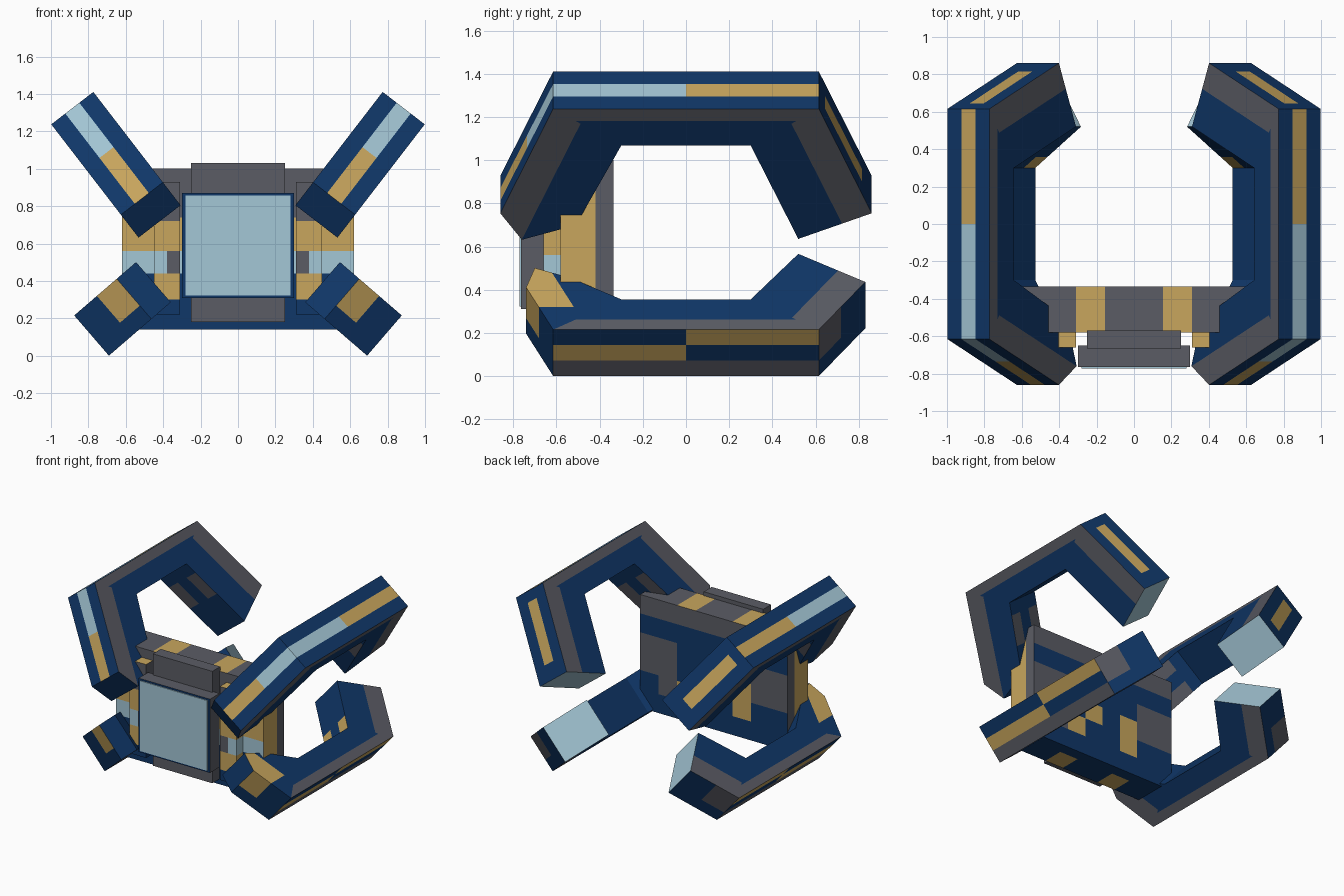
import bpy, bmesh
from mathutils import Vector

cube = bpy.data.objects.get("Cube")
if cube:
    bpy.data.objects.remove(cube)

# Flat colours
NAVY, GREY, GOLD, ICE = range(4)
COLOURS = [("navy", (0.005, 0.038, 0.14)), ("grey", (0.105, 0.108, 0.13)),
           ("gold", (0.58, 0.38, 0.11)), ("ice_blue", (0.37, 0.57, 0.67))]
materials = []
for label, rgb in COLOURS:
    m = bpy.data.materials.new(label)
    m.use_nodes = True
    m.diffuse_color = (*rgb, 1)
    m.node_tree.nodes["Principled BSDF"].inputs["Base Color"].default_value = (*rgb, 1)
    materials.append(m)


def cut(bm, point, normal):
    bmesh.ops.bisect_plane(bm, geom=bm.verts[:] + bm.edges[:] + bm.faces[:],
                           dist=1e-5, plane_co=point, plane_no=normal)


def finish(bm, name):
    bmesh.ops.recalc_face_normals(bm, faces=bm.faces[:])
    mesh = bpy.data.meshes.new(name)
    bm.to_mesh(mesh)
    bm.free()
    for m in materials:
        mesh.materials.append(m)
    obj = bpy.data.objects.new(name, mesh)
    bpy.context.collection.objects.link(obj)
    return obj


def box(name, lo, hi, rule, cuts=()):
    """Box between two corners, scored along (axis, position) and painted by rule."""
    bm = bmesh.new()
    bmesh.ops.create_cube(bm, size=1)
    for v in bm.verts:
        v.co = [lo[i] + (v.co[i] + 0.5) * (hi[i] - lo[i]) for i in range(3)]
    for axis, pos in cuts:
        n = Vector((0, 0, 0))
        n[axis] = 1
        cut(bm, n * pos, n)
    bm.normal_update()
    for f in bm.faces:
        f.material_index = rule(f.calc_center_median(), f.normal)
    return finish(bm, name)


# Arms: C profile in (y, depth), local axes are (across, y, depth)
HALF = 0.142
THIRD = HALF / 3
STRAIGHT, FRONT, BACK = 0, 1, 2
OUTER, INNER, END, SIDE = 0, 1, 2, 3


def arm(name, side, base, outward, across, front, back, rule):
    corners = {STRAIGHT: [(-.615, 0), (.615, 0), (.3, .215), (-.3, .215)],
               FRONT: [(-.615, 0)] + front + [(-.3, .215)],
               BACK: [(.615, 0)] + back + [(.3, .215)]}
    bm = bmesh.new()
    verts = {}

    def vert(p, v):
        if (p, v) not in verts:
            verts[p, v] = bm.verts.new((v, *p))
        return verts[p, v]

    for seg, pts in corners.items():
        for v in (-HALF, HALF):
            bm.faces.new([vert(p, v) for p in pts]).material_index = seg * 4 + SIDE
        n = len(pts)
        kinds = [OUTER] + [END] * (n - 3) + [INNER]
        if seg == STRAIGHT:
            pairs = [(0, 1, OUTER), (2, 3, INNER)]
        else:
            pairs = [(i, i + 1, kinds[i]) for i in range(n - 1)]
        for a, b, kind in pairs:
            f = bm.faces.new([vert(pts[a], -HALF), vert(pts[b], -HALF),
                              vert(pts[b], HALF), vert(pts[a], HALF)])
            f.material_index = seg * 4 + kind

    # Score stripe edges, bands parallel to the outer rim, and patch ends
    for v in (-THIRD, THIRD):
        cut(bm, (v, 0, 0), (1, 0, 0))
    for s in (.07, .16, .3, .5):
        cut(bm, (0, 0, s), (0, 0, 1))
    cut(bm, (0, 0, 0), (0, 1, 0))
    rims = {}
    for seg, sign, tip in ((FRONT, -1, front[0]), (BACK, 1, back[0])):
        n = Vector((0, sign * tip[1], sign * (sign * .615 - tip[0]))).normalized()
        start = Vector((0, sign * .615, 0))
        rims[seg] = (start, n)
        cut(bm, start - n * .15, n)

    for f in bm.faces:
        seg, kind = divmod(f.material_index, 4)
        c = f.calc_center_median()
        rim = c.z
        if seg in rims:
            start, n = rims[seg]
            rim = (start - c).dot(n)
        f.material_index = rule(seg, kind, c, rim)

    for v in bm.verts:
        a, y, s = v.co
        x = base[0] + a * across[0] - s * outward[0]
        z = base[1] + a * across[1] - s * outward[1]
        v.co = (side * x, y, z)
    return finish(bm, name)


def upper_paint(seg, kind, c, rim):
    middle = abs(c.x) < THIRD
    if kind == SIDE:
        return GREY if rim < (.07 if seg == STRAIGHT else .15) else NAVY
    if kind == END:
        return ICE if seg == BACK else NAVY
    if kind == INNER:
        return GREY if seg != STRAIGHT and not middle and .3 < c.z < .5 else NAVY
    if not middle:
        return NAVY
    if seg == STRAIGHT:
        return ICE if c.y < 0 else GOLD
    if seg == FRONT:
        return ICE if c.z < .3 else GOLD
    return GOLD if .07 < c.z < .5 else NAVY


def lower_paint(seg, kind, c, rim):
    if kind == SIDE:
        if seg == FRONT and c.x > 0:
            return GOLD if c.z > .16 and rim < .15 else NAVY
        return GREY if rim < (.07 if seg == STRAIGHT else .15) else NAVY
    if kind == END:
        return ICE if seg == BACK else NAVY
    if kind == INNER:
        return GOLD if seg == BACK and abs(c.x) > THIRD and c.z < .3 else NAVY
    if seg == STRAIGHT:
        if c.x < -THIRD:
            return GREY
        return GOLD if (c.x < THIRD) == (c.y < 0) else NAVY
    if seg == FRONT:
        return GOLD if c.z > .16 and c.x > -THIRD else NAVY
    return GREY if c.z < .16 and c.x > -THIRD else NAVY


for side, tag in ((1, "left"), (-1, "right")):
    arm("upper_arm_" + tag, side, (.886, 1.324), (.61, .792), (.792, -.61),
        [(-.86, .61), (-.76, .765), (-.51, .68)], [(.86, .61), (.52, .76)], upper_paint)
    arm("lower_arm_" + tag, side, (.783, .108), (.757, -.653), (.653, .757),
        [(-.74, .3), (-.7, .437), (-.54, .37)], [(.83, .338), (.52, .537)], lower_paint)

# Main body with patchwork back
BACK_ROWS = ["GGGGGGGG", "NNNNNNNN", "GGNNNNGG", "GGNYNYGG", "NGYNNYNN", "NNNNNNNN"]
KEY = {"G": GREY, "N": NAVY, "Y": GOLD}
W, Z0, Z1 = .62, .14, 1.0
CW, CH = W / 4, (Z1 - Z0) / 6


def body_paint(c, n):
    if n.z > .5:
        return GOLD if CW < abs(c.x) < 2 * CW else GREY
    if n.z < -.5:
        return GOLD if CW < abs(c.x) < 2 * CW and c.y < -.42 else NAVY
    if n.y > .5:
        col = min(7, int((W - c.x) / CW))
        row = min(5, int((Z1 - c.z) / CH))
        return KEY[BACK_ROWS[row][col]]
    if abs(n.x) > .5:
        return GOLD if c.y < -.42 else GREY
    if c.z > .74:
        return GREY
    if c.z > .56:
        return GOLD
    return ICE if c.z > .44 else NAVY


box("body", (-W, -.58, Z0), (W, -.335, Z1), body_paint,
    [(0, -W + CW * i) for i in range(1, 8)] + [(2, Z0 + CH * i) for i in range(1, 6)]
    + [(1, -.42), (2, .74), (2, .56), (2, .44)])


# Side blocks flanking the screen
def block_paint(c, n):
    if c.z < .3:
        return NAVY
    if c.z > .72 and n.z < .5:
        return GREY
    if .44 < c.z < .56:
        return GREY if abs(c.x) < .38 else ICE
    return GOLD


for side, tag in ((1, "left"), (-1, "right")):
    xs = sorted((side * .31, side * .45))
    box("side_block_" + tag, (xs[0], -.66, .22), (xs[1], -.57, .93), block_paint,
        [(0, side * .38)] + [(2, z) for z in (.3, .44, .56, .72)])

# Screen mount, housing and glass
box("screen_mount", (-.25, -.665, .18), (.25, -.57, 1.03), lambda c, n: GREY)
box("screen_housing", (-.3, -.765, .31), (.3, -.65, .87),
    lambda c, n: NAVY if n.y < -.5 else GREY)
box("screen_glass", (-.282, -.772, .323), (.282, -.764, .857), lambda c, n: ICE)
